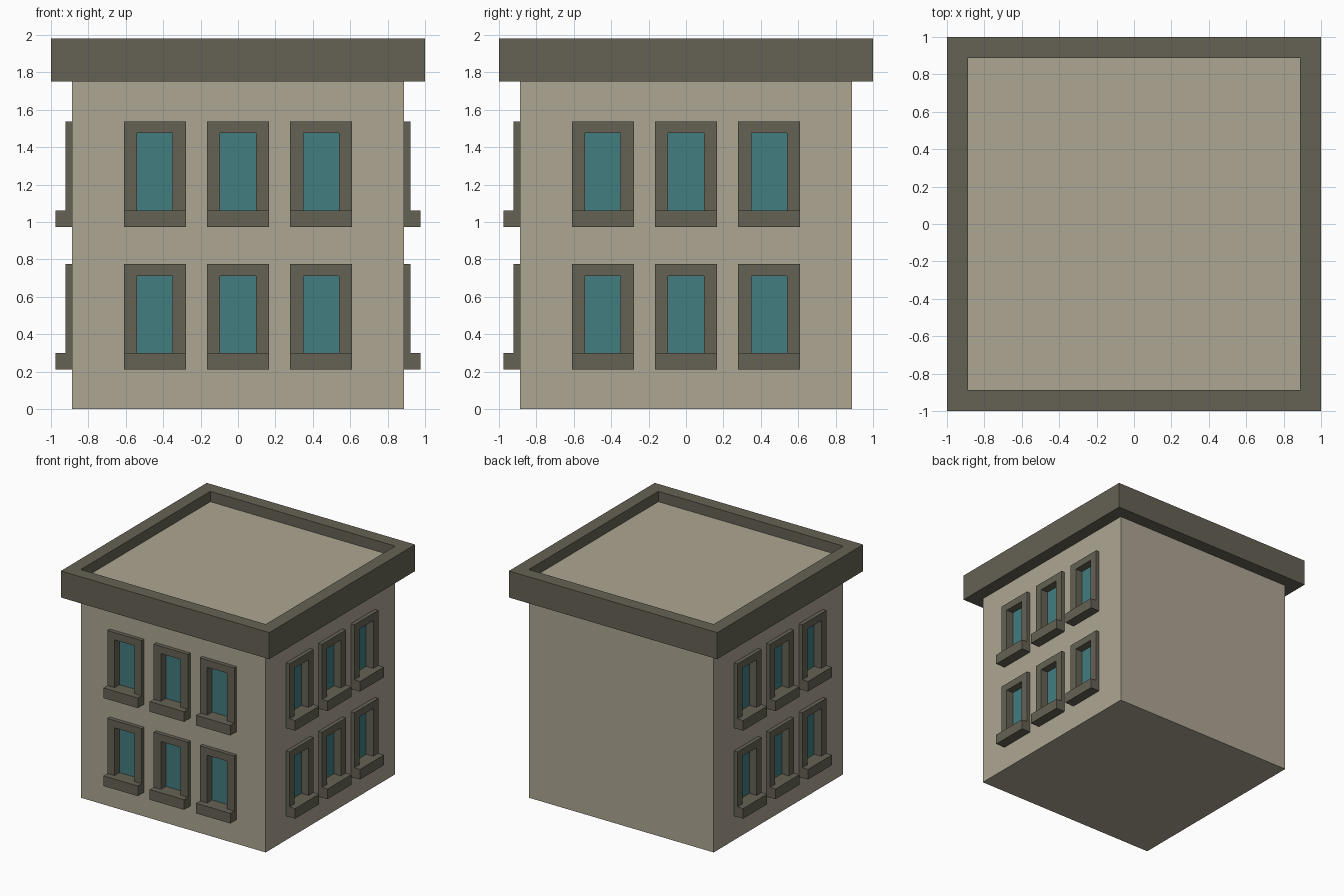
import bpy, bmesh, math
from mathutils import Matrix

if "Cube" in bpy.data.objects:
    bpy.data.objects.remove(bpy.data.objects["Cube"])

W = 0.887            # half width of the walls
WALL_TOP = 1.75      # underside of the cornice
ROOF_Z, TOP_Z = 1.89, 1.98
GLASS, FRAME, SILL = 0.853, 0.921, 0.975   # distances from the centre
HALF, OPEN = 0.165, 0.095                  # window half widths
COLS = (-0.444, 0.0, 0.444)
ROWS = (0.21, 0.973)                       # bottom of each window row
H, SILL_H, OPEN_TOP = 0.565, 0.088, 0.502  # heights above the row bottom
TURNS = {"front": 0, "right": math.pi / 2, "left": -math.pi / 2}


def material(name, rgb):
    lin = [((c / 255 + 0.055) / 1.055) ** 2.4 for c in rgb]
    m = bpy.data.materials.new(name)
    m.diffuse_color = (*lin, 1)
    m.use_nodes = True
    m.node_tree.nodes["Principled BSDF"].inputs["Base Color"].default_value = m.diffuse_color
    return m


STONE = material("pale stone", (174, 166, 147))
TRIM = material("dark trim", (101, 98, 84))
PANE = material("teal glass", (67, 125, 128))


def finish(bm, name, mat, solid=True):
    bmesh.ops.remove_doubles(bm, verts=bm.verts, dist=1e-5)
    if solid:
        bmesh.ops.recalc_face_normals(bm, faces=bm.faces)
    me = bpy.data.meshes.new(name)
    bm.to_mesh(me)
    bm.free()
    me.materials.append(mat)
    ob = bpy.data.objects.new(name, me)
    bpy.context.collection.objects.link(ob)
    return ob


def face(bm, pts):
    return bm.faces.new([bm.verts.new(p) for p in pts])


def prism(bm, outline, y0, y1):
    """Extrude an x-z outline between two depths."""
    f = face(bm, [(x, y0, z) for x, z in outline])
    new = bmesh.ops.extrude_face_region(bm, geom=[f])["geom"]
    bmesh.ops.translate(bm, vec=(0, y1 - y0, 0),
                        verts=[v for v in new if isinstance(v, bmesh.types.BMVert)])


def rect(x0, x1, z0, z1):
    return [(x0, z0), (x1, z0), (x1, z1), (x0, z1)]


# walls: three facades with window holes, plain back, and floor
bm = bmesh.new()
xs = sorted([-W, W] + [c + s * HALF for c in COLS for s in (-1, 1)])
zs = sorted([0, WALL_TOP] + [r + d for r in ROWS for d in (0, H)])
for a in (*TURNS.values(), math.pi):
    rot = Matrix.Rotation(a, 3, 'Z')
    plain = a == math.pi
    gx, gz = ([-W, W], [0, WALL_TOP]) if plain else (xs, zs)
    for i in range(len(gx) - 1):
        for j in range(len(gz) - 1):
            if i % 2 and j % 2:      # window opening
                continue
            f = face(bm, [(x, -W, z) for x, z in rect(gx[i], gx[i + 1], gz[j], gz[j + 1])])
            bmesh.ops.rotate(bm, verts=f.verts, matrix=rot)
face(bm, [(-W, -W, 0), (-W, W, 0), (W, W, 0), (W, -W, 0)])
finish(bm, "walls", STONE, solid=False)

# sunken roof
bm = bmesh.new()
face(bm, [(-W, -W, ROOF_Z), (W, -W, ROOF_Z), (W, W, ROOF_Z), (-W, W, ROOF_Z)])
finish(bm, "roof", STONE, solid=False)

# cornice ring: square profile swept round the four corners
bm = bmesh.new()
profile = [(W, WALL_TOP), (1, WALL_TOP), (1, TOP_Z), (W, TOP_Z)]
corners = [(-1, -1), (1, -1), (1, 1), (-1, 1)]
rings = [[bm.verts.new((sx * r, sy * r, z)) for r, z in profile] for sx, sy in corners]
for k in range(4):
    a, b = rings[k], rings[(k + 1) % 4]
    for i in range(4):
        j = (i + 1) % 4
        bm.faces.new((a[i], b[i], b[j], a[j]))
finish(bm, "cornice", TRIM)

# window sets, one per facade
parts = {n: bmesh.new() for n in ("window_frames", "window_sills", "window_glass")}
for c in COLS:
    for r in ROWS:
        s, t, o = r + SILL_H, r + H, r + OPEN_TOP
        arch = [(-HALF, s), (-OPEN, s), (-OPEN, o), (OPEN, o),
                (OPEN, s), (HALF, s), (HALF, t), (-HALF, t)]
        prism(parts["window_frames"], [(c + x, z) for x, z in arch], -GLASS, -FRAME)
        prism(parts["window_sills"], rect(c - HALF, c + HALF, r, s), -GLASS, -SILL)
        face(parts["window_glass"],
             [(x, -GLASS, z) for x, z in rect(c - OPEN, c + OPEN, s, o)])
for name, b in parts.items():
    glass = name == "window_glass"
    ob = finish(b, "front_" + name, PANE if glass else TRIM, solid=not glass)
    for side in ("right", "left"):
        dup = bpy.data.objects.new(side + "_" + name, ob.data)
        dup.rotation_euler.z = TURNS[side]
        bpy.context.collection.objects.link(dup)
